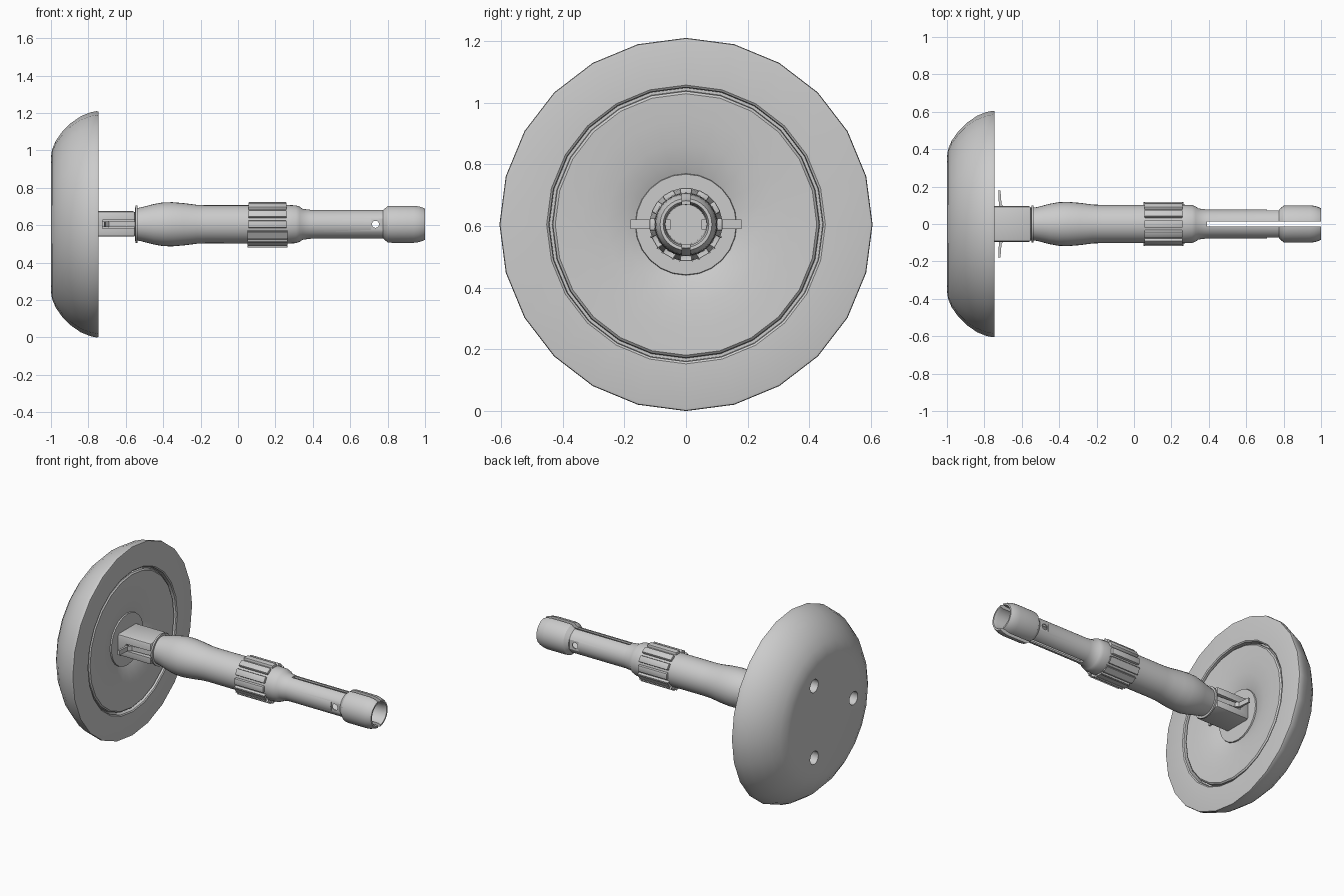
import bpy, bmesh, math
from mathutils import Vector

if "Cube" in bpy.data.objects:
    bpy.data.objects.remove(bpy.data.objects["Cube"])

ZC = 0.605  # height of the main axis (runs along x)


def finish(name, bm, angle=30):
    bmesh.ops.remove_doubles(bm, verts=bm.verts, dist=1e-5)
    bmesh.ops.recalc_face_normals(bm, faces=bm.faces)
    me = bpy.data.meshes.new(name)
    bm.to_mesh(me)
    bm.free()
    ob = bpy.data.objects.new(name, me)
    bpy.context.collection.objects.link(ob)
    smooth(ob, angle)
    return ob


def smooth(ob, angle=30):
    bpy.ops.object.select_all(action='DESELECT')
    ob.select_set(True)
    bpy.context.view_layer.objects.active = ob
    bpy.ops.object.shade_smooth_by_angle(angle=math.radians(angle))


def lathe(name, profile, n, centre=(0, 0, ZC), angle=30):
    """Revolve (x, radius) points round the x axis."""
    bm = bmesh.new()
    cx, cy, cz = centre
    rings = []
    for x, r in profile:
        if r == 0:
            rings.append([bm.verts.new((cx + x, cy, cz))] * n)
        else:
            rings.append([bm.verts.new((cx + x, cy + r * math.sin(2 * math.pi * i / n),
                                        cz + r * math.cos(2 * math.pi * i / n))) for i in range(n)])
    for a, b in zip(rings, rings[1:]):
        for i in range(n):
            j = (i + 1) % n
            quad = list(dict.fromkeys([a[i], a[j], b[j], b[i]]))
            if len(quad) > 2:
                bm.faces.new(quad)
    return finish(name, bm, angle)


def box(name, lo, hi, bevel=0.0, roll=0.0):
    """Box from corner to corner, y and z relative to the axis, rolled round it."""
    bm = bmesh.new()
    bmesh.ops.create_cube(bm, size=1)
    for v in bm.verts:
        p = [lo[k] + (v.co[k] + 0.5) * (hi[k] - lo[k]) for k in range(3)]
        c, s = math.cos(roll), math.sin(roll)
        v.co = Vector((p[0], p[1] * c - p[2] * s, p[1] * s + p[2] * c + ZC))
    if bevel:
        bmesh.ops.bevel(bm, geom=bm.edges[:], offset=bevel, segments=2, profile=0.5, affect='EDGES')
    return finish(name, bm)


def cut(target, cutters, angle=30):
    bpy.ops.object.select_all(action='DESELECT')
    target.select_set(True)
    bpy.context.view_layer.objects.active = target
    for c in cutters:
        m = target.modifiers.new("cut", 'BOOLEAN')
        m.operation, m.solver, m.object = 'DIFFERENCE', 'EXACT', c
        while target.modifiers[0] != m:
            bpy.ops.object.modifier_move_up(modifier=m.name)
        bpy.ops.object.modifier_apply(modifier=m.name)
        bpy.data.objects.remove(c)
    smooth(target, angle)


# domed disc: flat back, rounded shoulder, flat rim, groove, shallow dish and hub seat
disc = lathe("domed_disc", [
    (-1, 0), (-1, 0.36), (-0.994, 0.40), (-0.975, 0.445), (-0.94, 0.495), (-0.895, 0.54),
    (-0.84, 0.578), (-0.79, 0.598), (-0.757, 0.605), (-0.747, 0.603), (-0.745, 0.595),
    (-0.745, 0.452), (-0.75, 0.445), (-0.785, 0.443), (-0.785, 0.434), (-0.757, 0.432),
    (-0.75, 0.424), (-0.754, 0.34), (-0.763, 0.26), (-0.776, 0.20), (-0.79, 0.165),
    (-0.782, 0.163), (-0.782, 0)], 24)

# three round recesses in the back face
holes = []
for a in (60, 180, 300):
    y, z = 0.265 * math.cos(math.radians(a)), 0.265 * math.sin(math.radians(a))
    holes.append(lathe("recess_cutter", [(-1.05, 0), (-1.05, 0.042), (-0.93, 0.042), (-0.91, 0)],
                       16, (0, y, ZC + z)))
cut(disc, holes)

# mounting block with side slots, and the strips bent outward in the slots
block = box("mounting_block", (-0.80, -0.095, -0.066), (-0.55, 0.095, 0.070), 0.012)
cut(block, [box("slot_cutter", (-0.725, min(s * 0.06, s * 0.2), -0.022),
                (-0.5, max(s * 0.06, s * 0.2), 0.022)) for s in (-1, 1)])
for s, side in ((-1, "front"), (1, "back")):
    path = [(-0.54, 0.078), (-0.69, 0.088), (-0.708, 0.105), (-0.714, 0.18),
            (-0.726, 0.18), (-0.722, 0.098), (-0.70, 0.078), (-0.54, 0.066)]
    bm = bmesh.new()
    face = bm.faces.new([bm.verts.new((x, s * y, ZC - 0.014)) for x, y in path])
    ext = bmesh.ops.extrude_face_region(bm, geom=[face])
    bmesh.ops.translate(bm, vec=(0, 0, 0.03), verts=[v for v in ext["geom"] if isinstance(v, bmesh.types.BMVert)])
    finish("clip_strip_" + side, bm)

# collar between block and handle
lathe("collar", [(-0.56, 0), (-0.548, 0.1), (-0.538, 0.1), (-0.538, 0)], 32)

# shaft: swollen handle, step, thin hollow tube and thicker tip
shaft = lathe("shaft", [
    (-0.545, 0), (-0.545, 0.086), (-0.52, 0.09), (-0.45, 0.108), (-0.40, 0.117), (-0.35, 0.118),
    (-0.29, 0.113), (-0.22, 0.104), (-0.17, 0.102), (0.27, 0.103), (0.31, 0.101), (0.33, 0.094),
    (0.345, 0.083), (0.39, 0.077), (0.775, 0.077), (0.80, 0.098), (0.82, 0.1),
    (0.94, 0.1), (0.965, 0.097), (0.985, 0.091), (1.0, 0.084), (1.0, 0.074), (0.98, 0.068),
    (0.36, 0.064), (0.36, 0)], 32)
cutters = [box("slot_cutter", (0.39, -0.0125, -0.2), (1.1, 0.0125, 0.2))]
bpy.ops.mesh.primitive_cylinder_add(vertices=20, radius=0.019, depth=0.5,
                                    location=(0.735, 0, ZC), rotation=(math.pi / 2, 0, 0))
cutters.append(bpy.context.object)
# flats on both sides around the cross hole
cutters += [box("flat_cutter", (0.71, 0.071, -0.15), (0.776, 0.2, 0.15)),
            box("flat_cutter", (0.71, -0.2, -0.15), (0.776, -0.071, 0.15))]
cut(shaft, cutters)

# guide ribs inside the tube
for s, side in ((-1, "front"), (1, "back")):
    box("tube_rib_" + side, (0.35, min(s * 0.05, s * 0.07), -0.016),
        (0.68, max(s * 0.05, s * 0.07), 0.016))

# ring of grip ribs
for i in range(12):
    box(f"grip_rib_{i + 1}", (0.055, -0.02, 0.09), (0.26, 0.02, 0.118), 0.005, 2 * math.pi * i / 12)
